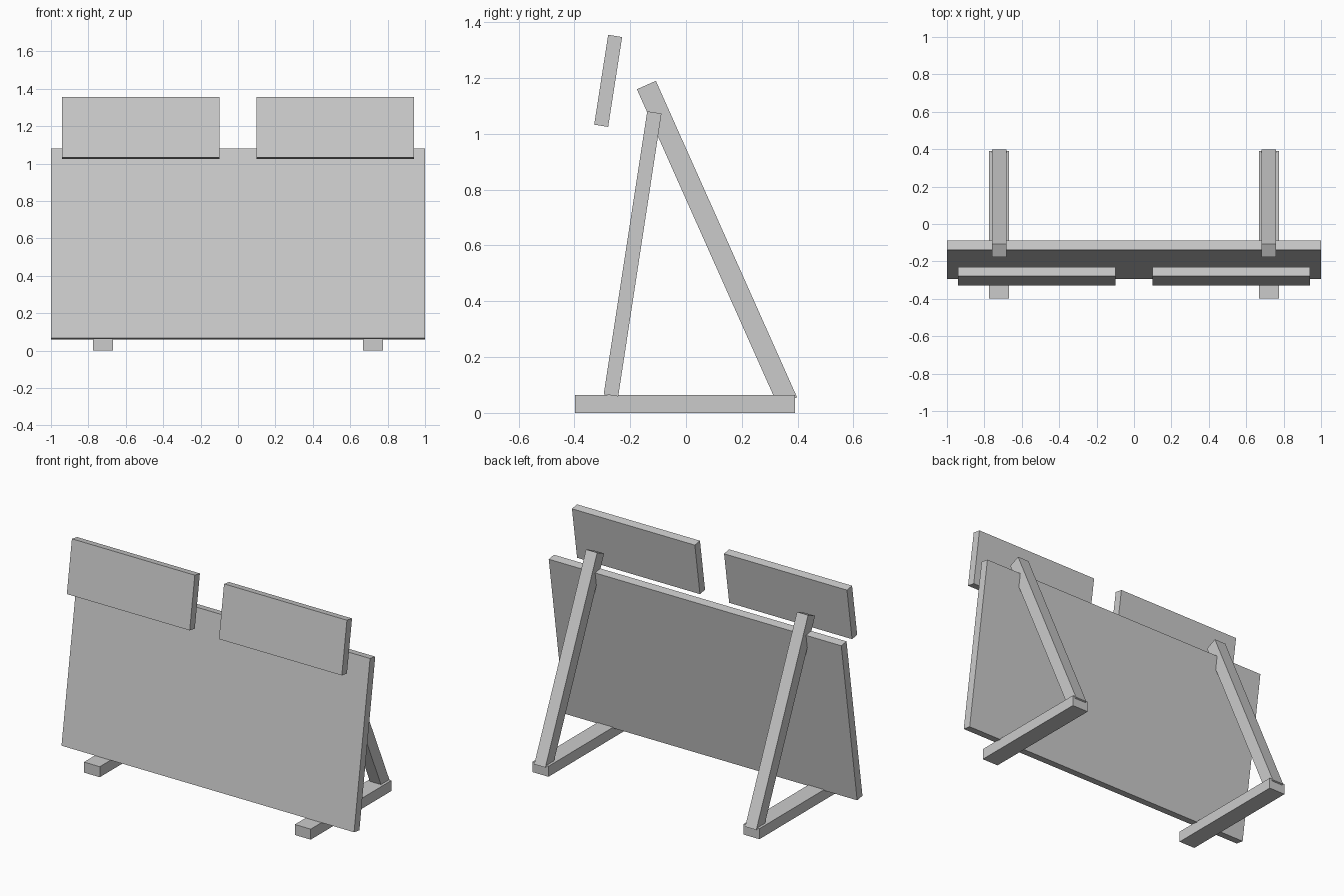
import bpy
import bmesh

cube = bpy.data.objects.get("Cube")
if cube:
    bpy.data.objects.remove(cube, do_unlink=True)

grey = bpy.data.materials.new("light_grey")
grey.use_nodes = True
colour = (0.6, 0.6, 0.6, 1)
grey.diffuse_color = colour
grey.node_tree.nodes["Principled BSDF"].inputs["Base Color"].default_value = colour


def beam(name, profile, x_min, x_max):
    """Extrude a side (y, z) profile across x."""
    bm = bmesh.new()
    face = bm.faces.new([bm.verts.new((x_min, y, z)) for y, z in profile])
    side = bmesh.ops.extrude_face_region(bm, geom=[face])["geom"]
    moved = [v for v in side if isinstance(v, bmesh.types.BMVert)]
    bmesh.ops.translate(bm, verts=moved, vec=(x_max - x_min, 0, 0))
    bmesh.ops.recalc_face_normals(bm, faces=bm.faces)
    mesh = bpy.data.meshes.new(name)
    bm.to_mesh(mesh)
    bm.free()
    mesh.materials.append(grey)
    obj = bpy.data.objects.new(name, mesh)
    bpy.context.collection.objects.link(obj)


# Side profiles
panel = [(-0.295, 0.067), (-0.243, 0.059), (-0.088, 1.073), (-0.139, 1.081)]
sign = [(-0.329, 1.033), (-0.279, 1.025), (-0.229, 1.347), (-0.279, 1.355)]
foot = [(-0.397, 0), (0.39, 0), (0.39, 0.065), (-0.397, 0.065)]
brace = [(0.33, 0.025), (0.398, 0.056), (-0.108, 1.19), (-0.176, 1.16)]

# Large leaning board
beam("main_panel", panel, -1, 1)

# Upper boards, feet and rear braces on both sides
for name, s in (("left", 1), ("right", -1)):
    beam(name + "_upper_board", sign, s * 0.1, s * 0.94)
    beam(name + "_foot", foot, s * 0.667, s * 0.775)
    beam(name + "_rear_brace", brace, s * 0.683, s * 0.759)
